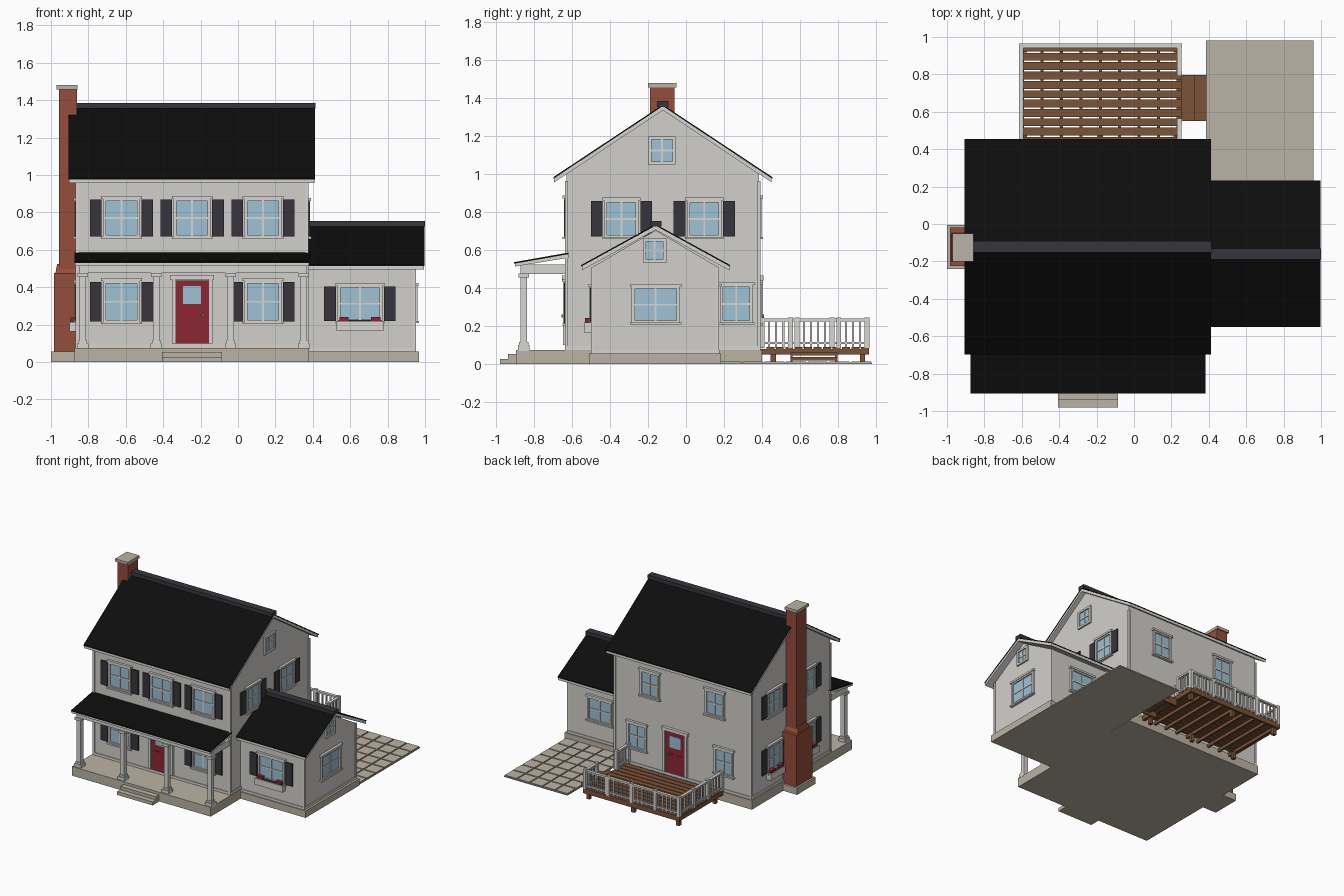
import bpy, bmesh
from mathutils import Vector

cube = bpy.data.objects.get("Cube")
if cube:
    bpy.data.objects.remove(cube, do_unlink=True)


def material(name, r, g, b):
    m = bpy.data.materials.new(name)
    m.use_nodes = True
    m.diffuse_color = (r, g, b, 1)
    m.node_tree.nodes["Principled BSDF"].inputs["Base Color"].default_value = (r, g, b, 1)
    return m


WALL = material("wall_white", .64, .63, .60)
TRIM = material("trim_white", .68, .67, .64)
ROOF = material("roof_black", .004, .004, .004)
DARK = material("shutter_charcoal", .039, .036, .045)
GLASS = material("window_blue", .34, .54, .66)
RED = material("door_red", .26, .02, .032)
BRICK = material("brick", .30, .075, .045)
STONE = material("stone_beige", .50, .45, .37)
WOOD = material("deck_wood", .20, .088, .04)
METAL = material("knob_metal", .2, .19, .17)


def finish(name, mat, bm):
    bmesh.ops.recalc_face_normals(bm, faces=bm.faces)
    mesh = bpy.data.meshes.new(name)
    bm.to_mesh(mesh)
    bm.free()
    mesh.materials.append(mat)
    ob = bpy.data.objects.new(name, mesh)
    bpy.context.collection.objects.link(ob)
    return ob


def boxes(name, mat, spans, place=None):
    """One object from boxes given as (x0, x1, y0, y1, z0, z1)."""
    bm = bmesh.new()
    for x0, x1, y0, y1, z0, z1 in spans:
        for v in bmesh.ops.create_cube(bm, size=1)["verts"]:
            p = Vector((x1 if v.co.x > 0 else x0, y1 if v.co.y > 0 else y0, z1 if v.co.z > 0 else z0))
            v.co = place(p) if place else p
    return finish(name, mat, bm)


def prism(name, mat, profile, x0, x1):
    """Extrude a y-z profile along x."""
    bm = bmesh.new()
    face = bm.faces.new([bm.verts.new((x0, y, z)) for y, z in profile])
    ext = bmesh.ops.extrude_face_region(bm, geom=[face])["geom"]
    bmesh.ops.translate(bm, vec=(x1 - x0, 0, 0), verts=[e for e in ext if isinstance(e, bmesh.types.BMVert)])
    return finish(name, mat, bm)


def chevron(cy, half, z_ridge, z_eave, t):
    return [(cy - half, z_eave), (cy, z_ridge), (cy + half, z_eave),
            (cy + half, z_eave - t), (cy, z_ridge - t), (cy - half, z_eave - t)]


def gable_roof(name, cy, half, z_ridge, z_eave, x0, x1):
    prism(name + "_shingles", ROOF, chevron(cy, half, z_ridge, z_eave, .008), x0, x1)
    prism(name + "_rake_boards", TRIM, chevron(cy, half - .004, z_ridge - .008, z_eave - .006, .022),
          x0 + .003, x1 - .003)
    boxes(name + "_ridge_cap", DARK, [(x0 - .002, x1 + .002, cy - .03, cy + .03, z_ridge - .012, z_ridge + .018)])


# Wall placement: local u along the wall, d outward, z up
def on_wall(side, offset, centre):
    def place(p):
        u, d, z = centre + p.x, p.y, p.z
        return Vector({"front": (u, offset - d, z), "back": (u, offset + d, z),
                       "right": (offset + d, u, z), "left": (offset - d, u, z)}[side])
    return place


def window(name, side, offset, centre, z0, z1, half=.083, shutters=False, flowers=False, sill=True):
    pl = on_wall(side, offset, centre)
    f, mid = .016, (z0 + z1) / 2
    boxes(name + "_glass", GLASS, [(-half, half, -.01, .004, z0, z1)], pl)
    parts = [(s * half, s * (half + f), -.01, .014, z0 - f, z1 + f) for s in (-1, 1)]
    parts += [(-half, half, -.01, .014, z1, z1 + f), (-half, half, -.01, .014, z0 - f, z0),
              (-.005, .005, 0, .009, z0, z1), (-half, half, 0, .009, mid - .005, mid + .005)]
    if sill:
        w = half + f + .01
        parts += [(-w, w, -.01, .02, z1 + f - .004, z1 + f + .012), (-w, w, -.01, .022, z0 - f - .006, z0 - f + .006)]
    boxes(name + "_frame", TRIM, parts, pl)
    if shutters:
        a = half + f + .008
        boxes(name + "_shutters", DARK,
              [(min(s * a, s * (a + .062)), max(s * a, s * (a + .062)), -.01, .012, z0 - .008, z1 + .008)
               for s in (-1, 1)], pl)
    if flowers:
        w = half + .02
        boxes(name + "_planter", TRIM, [(-w, w, 0, .042, z0 - .062, z0 - .01)], pl)
        boxes(name + "_flowers", RED, [(u - .025, u + .025, .008, .036, z0 - .012, z0 + .014)
                                       for u in (-w + .04, w - .04)], pl)
        boxes(name + "_greens", DARK, [(-w + .01, w - .01, .01, .034, z0 - .012, z0 - .004)], pl)


def door(name, side, offset, centre, z0, z1):
    pl = on_wall(side, offset, centre)
    boxes(name + "_leaf", RED, [(-.09, .09, -.01, .01, z0, z1)], pl)
    boxes(name + "_pane", GLASS, [(-.048, .048, 0, .014, z1 - .125, z1 - .03)], pl)
    boxes(name + "_panels", RED, [(s * .038 - .028, s * .038 + .028, 0, .014, z0 + .03, z0 + .16) for s in (-1, 1)], pl)
    boxes(name + "_knob", METAL, [(.05, .065, 0, .025, z0 + .145, z0 + .16)], pl)
    boxes(name + "_frame", TRIM, [(-.108, -.09, -.01, .018, z0, z1 + .018), (.09, .108, -.01, .018, z0, z1 + .018),
                                  (-.118, .118, -.01, .024, z1 + .004, z1 + .03)], pl)


# Foundation and steps
boxes("main_foundation", STONE, [(-.875, .38, -.895, .40, 0, .075)])
boxes("wing_foundation", STONE, [(.37, .968, -.51, .185, 0, .056)])
boxes("chimney_footing", STONE, [(-1, -.86, -.24, -.005, 0, .056)])
boxes("front_steps", STONE, [(-.405, -.085, -.98, -.89, 0, .028), (-.405, -.085, -.938, -.89, .028, .054)])

# House bodies
RC, WC = -.122, -.16
prism("main_walls", WALL, [(-.63, .05), (.385, .05), (.385, 1.0), (RC, 1.34), (-.63, 1.0)], -.86, .37)
prism("wing_walls", WALL, [(-.495, .05), (.17, .05), (.17, .51), (WC, .705), (-.495, .51)], .36, .945)
corners = [(x, y) for x in (-.86, .37) for y in (-.63, .385)]
boxes("main_corner_boards", TRIM, [(x - .008, x + .008, y - .008, y + .008, .06, .965) for x, y in corners])
boxes("wing_corner_boards", TRIM, [(.932, .951, y - .008, y + .008, .05, .51) for y in (-.492, .167)])
boxes("base_boards", TRIM, [(-.866, .376, -.636, .391, .06, .095), (.37, .951, -.501, .176, .05, .075)])

# Roofs
gable_roof("main_roof", RC, .577, 1.367, .985, -.907, .412)
gable_roof("wing_roof", WC, .392, .737, .522, .37, .998)
prism("porch_roof_shingles", ROOF, [(-.905, .537), (-.62, .587), (-.62, .579), (-.905, .529)], -.875, .382)
prism("porch_roof_boards", TRIM, [(-.902, .53), (-.62, .579), (-.62, .56), (-.902, .514)], -.872, .379)

# Porch beam and columns
boxes("porch_beam", TRIM, [(-.85, .368, -.872, -.838, .475, .525),
                           (-.85, -.82, -.85, -.62, .475, .525), (.338, .368, -.85, -.62, .475, .525)])
for i, x in enumerate((-.83, -.437, -.04, .352)):
    boxes(f"porch_column_{i + 1}", TRIM, [(x - w, x + w, -.855 - w, -.855 + w, a, b) for w, a, b in
                                          ((.018, .07, .5), (.03, .07, .1), (.024, .1, .115), (.028, .455, .476))])

# Chimney
boxes("chimney_stack", BRICK, [(-.957, -.86, -.19, -.06, .05, 1.46), (-.985, -.86, -.225, -.02, .05, .475)])
bm = bmesh.new()
bmesh.ops.create_cube(bm, size=1)
for v in bm.verts:
    top = v.co.z > 0
    grow = .0 if top else .025
    v.co = Vector((-.86 if v.co.x > 0 else -.967 - grow * .4,
                   -.07 + grow if v.co.y > 0 else -.178 - grow, .525 if top else .47))
finish("chimney_shoulder", BRICK, bm)
boxes("chimney_cap", STONE, [(-.97, -.857, -.2, -.05, 1.457, 1.48)])

# Front openings
DC, STEP = -.245, .378
for i, x in enumerate((DC - STEP, DC, DC + STEP)):
    window(f"front_upper_window_{i + 1}", "front", -.63, x, .68, .86, shutters=True)
    if x != DC:
        window(f"front_lower_window_{i + 1}", "front", -.63, x, .225, .42, shutters=True)
door("front_door", "front", -.63, DC, .1, .436)
window("wing_front_window", "front", -.495, .652, .228, .395, half=.105, shutters=True, flowers=True)

# Side openings
for tag, y in (("front", RC - .218), ("rear", RC + .218)):
    window(f"right_upper_{tag}_window", "right", .37, y, .68, .85, half=.075, shutters=True)
    window(f"left_upper_{tag}_window", "left", -.86, y, .68, .85, half=.075, shutters=True)
    window(f"left_lower_{tag}_window", "left", -.86, y, .225, .41, half=.075, shutters=True, flowers=True)
window("right_lower_window", "right", .37, .265, .23, .405, half=.07)
window("attic_window", "right", .37, RC - .005, 1.068, 1.182, half=.056, sill=False)
window("wing_attic_window", "right", .945, WC - .005, .55, .645, half=.045, sill=False)
window("wing_side_window", "right", .945, WC, .23, .395, half=.11)

# Back openings
for i, (x, z) in enumerate(((.053, .68), (-.534, .68), (.17, .225), (-.615, .225))):
    window(f"back_window_{i + 1}", "back", .385, x, z, z + .18, half=.07)
window("wing_back_window", "back", .17, .655, .228, .395, half=.095)
door("back_door", "back", .385, -.18, .1, .436)

# Deck: boards, joists, fascia, legs and steps
DX0, DX1, DY0, DY1 = -.615, .255, .39, .965
pitch = .05
boxes("deck_boards", WOOD, [(DX0, DX1, DY1 - (i + 1) * pitch + .008, DY1 - i * pitch, .076, .09) for i in range(11)])
joists = [DX0 + .02 + i * (DX1 - DX0 - .04) / 8 for i in range(9)]
boxes("deck_joists", WOOD, [(x - .008, x + .008, DY0, DY1 - .01, .052, .076) for x in joists])
boxes("deck_fascia", WOOD, [(DX0, DX1, DY1 - .015, DY1, .05, .08), (DX0, DX0 + .015, DY0, DY1, .05, .08),
                            (DX1 - .015, DX1, DY0, DY1, .05, .08)])
boxes("deck_legs", WOOD, [(x - .014, x + .014, y - .014, y + .014, 0, .06)
                          for x in (DX0 + .03, -.18, DX1 - .03) for y in (.46, DY1 - .035)])
boxes("deck_steps", WOOD, [(.25, .325, .55, .797, .045, .062), (.318, .388, .55, .797, .02, .037),
                           (.25, .385, .55, .562, 0, .022), (.25, .385, .785, .797, 0, .022),
                           (.25, .32, .55, .562, .02, .047), (.25, .32, .785, .797, .02, .047)])


# Deck railing
def railing(name, x0, y0, x1, y1, posts):
    a, b = Vector((x0, y0)), Vector((x1, y1))
    spans = [(x0 - w, x1 + w, y0 - w, y1 + w, z, z + t) for w, z, t in ((.012, .225, .014), (.007, .105, .012))]
    count = max(2, round((b - a).length / .036))
    balusters = [(a.lerp(b, i / count), .0055, .228) for i in range(1, count)]
    main = [(a.lerp(b, i / (posts - 1)), .013, .245) for i in range(posts)]
    spans += [(p.x - w, p.x + w, p.y - w, p.y + w, .085, top) for p, w, top in balusters + main]
    boxes(name, TRIM, spans)


L, R, B = DX0 + .012, DX1 - .012, DY1 - .012
railing("left_railing", L, .4, L, B, 4)
railing("back_railing", L, B, R, B, 5)
railing("right_railing_rear", R, .805, R, B, 2)
railing("right_railing_front", R, .4, R, .55, 2)

# Stone patio with separate pavers
PX0, PX1, PY0, PY1 = .385, .96, .18, .98
boxes("patio_base", STONE, [(PX0, PX1, PY0, PY1, 0, .007)])
nx, ny = 5, 7
sx, sy = (PX1 - PX0) / nx, (PY1 - PY0) / ny
boxes("patio_pavers", STONE, [(PX0 + i * sx + .005, PX0 + (i + 1) * sx - .005,
                               PY0 + j * sy + .005, PY0 + (j + 1) * sy - .005, .005, .014)
                              for i in range(nx) for j in range(ny)])
